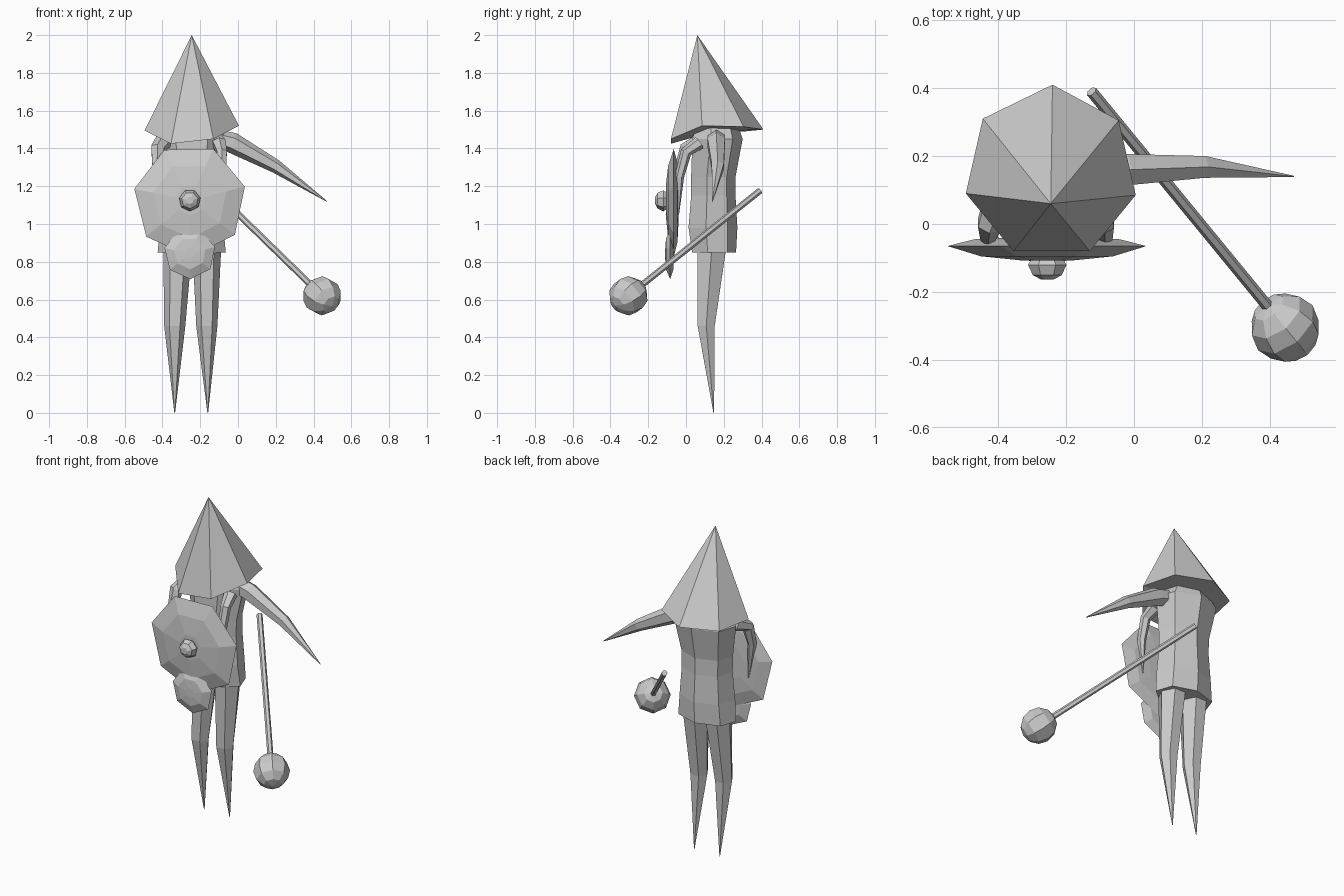
import bpy, bmesh, math
from mathutils import Vector, Matrix

if "Cube" in bpy.data.objects:
    bpy.data.objects.remove(bpy.data.objects["Cube"])

grey = bpy.data.materials.new("plain grey")
grey.diffuse_color = (0.6, 0.6, 0.6, 1)
grey.use_nodes = True
grey.node_tree.nodes["Principled BSDF"].inputs["Base Color"].default_value = grey.diffuse_color


def finish(name, bm):
    bmesh.ops.remove_doubles(bm, verts=bm.verts[:], dist=0.0005)
    bmesh.ops.recalc_face_normals(bm, faces=bm.faces[:])
    me = bpy.data.meshes.new(name)
    bm.to_mesh(me)
    bm.free()
    me.materials.append(grey)
    ob = bpy.data.objects.new(name, me)
    bpy.context.collection.objects.link(ob)
    return ob


def loft(name, rings):
    """Skin a list of equal-sized point rings and cap both ends."""
    bm = bmesh.new()
    loops = [[bm.verts.new(p) for p in r] for r in rings]
    n = len(loops[0])
    for a, b in zip(loops, loops[1:]):
        for i in range(n):
            j = (i + 1) % n
            bm.faces.new((a[i], a[j], b[j], b[i]))
    bm.faces.new(loops[0][::-1])
    bm.faces.new(loops[-1])
    return finish(name, bm)


def circle(n, start):
    return [(math.cos(a), math.sin(a)) for a in
            (math.radians(start) + 2 * math.pi * i / n for i in range(n))]


def limb(name, path, n=6, start=0, ref=(0, 1, 0)):
    """Tapered limb: path of (centre, half width, half depth)."""
    pts = [Vector(p[0]) for p in path]
    rings = []
    for k, (c, ru, rv) in enumerate(path):
        d = (pts[min(k + 1, len(pts) - 1)] - pts[max(k - 1, 0)]).normalized()
        u = d.cross(Vector(ref)).normalized()
        v = d.cross(u)
        rings.append([pts[k] + u * x * ru + v * y * rv for x, y in circle(n, start)])
    return loft(name, rings)


def disc(name, cx, cz, start, profile, n=7):
    """Lathe facing the front: profile of (y, radius)."""
    return loft(name, [[(cx + r * x, y, cz + r * z) for x, z in circle(n, start)]
                       for y, r in profile])


# pointed hat with a tilted seven-sided brim
bm = bmesh.new()
brim = [(-0.24, 0.41, 1.50), (-0.445, 0.31, 1.49), (-0.495, 0.09, 1.495),
        (-0.355, -0.08, 1.425), (-0.13, -0.08, 1.45), (0.005, 0.085, 1.52),
        (-0.045, 0.305, 1.515)]
vs = [bm.verts.new(p) for p in brim]
apex = bm.verts.new((-0.245, 0.06, 2.0))
under = bm.verts.new((-0.245, 0.15, 1.49))
for i in range(7):
    a, b = vs[i], vs[(i + 1) % 7]
    bm.faces.new((a, b, apex))
    bm.faces.new((b, a, under))
finish("hat", bm)

# tunic: (z, half width, front y, back y)
tunic = [(0.85, 0.185, 0.02, 0.265), (0.98, 0.172, 0.00, 0.272),
         (1.15, 0.158, 0.015, 0.262), (1.25, 0.16, 0.015, 0.262),
         (1.45, 0.195, 0.02, 0.30), (1.51, 0.15, 0.04, 0.28)]
loft("tunic", [[(-0.245 + w * x, (f + b) / 2 + (b - f) / 2 * y, z)
                for x, y in circle(7, 90)] for z, w, f, b in tunic])

# spiked legs
for side, top, mid, tip in (("left", -0.32, -0.335, -0.335),
                            ("right", -0.165, -0.165, -0.16)):
    limb(side + "_leg", [((top, 0.145, 0.95), 0.075, 0.085),
                         ((top, 0.135, 0.85), 0.075, 0.085),
                         ((mid, 0.107, 0.46), 0.056, 0.052),
                         ((tip, 0.147, 0.0), 0.002, 0.002)])

# outstretched arm
limb("right_arm", [((-0.13, 0.16, 1.455), 0.05, 0.05),
                   ((-0.03, 0.16, 1.43), 0.055, 0.053),
                   ((0.2, 0.168, 1.305), 0.036, 0.037),
                   ((0.47, 0.14, 1.12), 0.002, 0.002)])

# shield arm and the short piece on the opposite shoulder
limb("left_arm", [((-0.39, 0.09, 1.44), 0.045, 0.05),
                  ((-0.425, 0.0, 1.40), 0.035, 0.04),
                  ((-0.43, -0.035, 1.28), 0.03, 0.025),
                  ((-0.40, -0.045, 1.05), 0.003, 0.003)], ref=(1, 0, 0))
limb("right_shoulder_piece", [((-0.10, 0.07, 1.43), 0.035, 0.04),
                              ((-0.085, 0.0, 1.38), 0.03, 0.03),
                              ((-0.085, -0.035, 1.25), 0.025, 0.025),
                              ((-0.10, -0.04, 1.05), 0.003, 0.003)], ref=(1, 0, 0))

# shield, boss and small lower disc
disc("shield", -0.255, 1.125, 14, [(-0.04, 0.12), (-0.045, 0.22), (-0.065, 0.30),
                                   (-0.095, 0.20), (-0.107, 0.08)])
disc("shield_boss", -0.255, 1.125, 14, [(-0.10, 0.045), (-0.12, 0.058),
                                        (-0.15, 0.044), (-0.163, 0.02)])
disc("lower_disc", -0.255, 0.845, 14, [(-0.065, 0.08), (-0.084, 0.137),
                                       (-0.106, 0.085), (-0.11, 0.03)])

# staff with a faceted ball at its end
top, ball = Vector((-0.125, 0.39, 1.175)), Vector((0.445, -0.305, 0.62))
limb("staff", [(top, 0.017, 0.017), (ball, 0.017, 0.017)], ref=(0, 0, 1))
bm = bmesh.new()
turn = (ball - top).to_track_quat('Z', 'Y').to_matrix().to_4x4()
bmesh.ops.create_uvsphere(bm, u_segments=8, v_segments=6, radius=0.104,
                          matrix=Matrix.Translation(ball) @ turn)
finish("staff_ball", bm)
